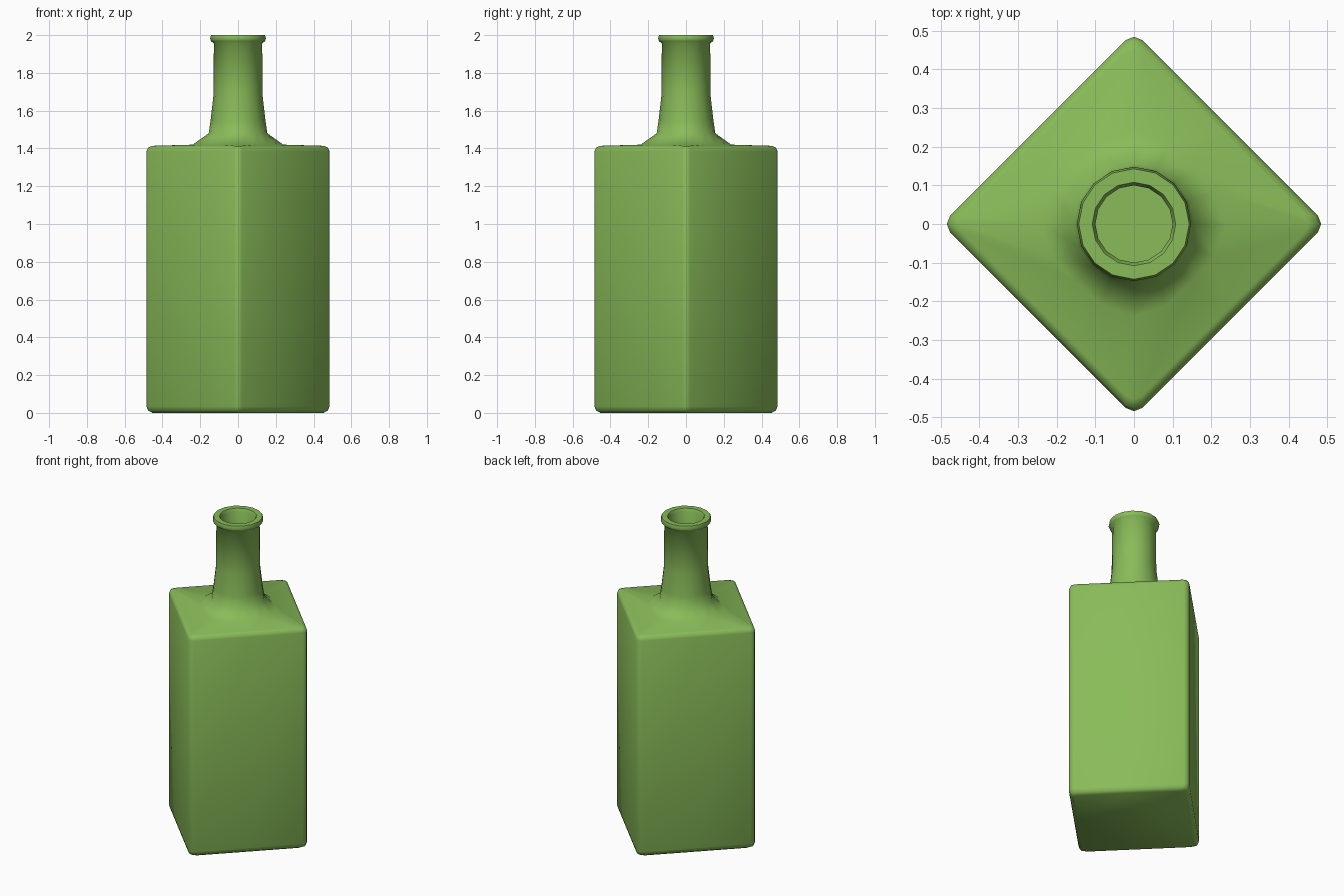
import bpy, bmesh, math
from mathutils import Vector

if "Cube" in bpy.data.objects:
    bpy.data.objects.remove(bpy.data.objects["Cube"])

green = bpy.data.materials.new("bottle green")
green.diffuse_color = (0.25, 0.50, 0.10, 1)
green.use_nodes = True
green.node_tree.nodes["Principled BSDF"].inputs["Base Color"].default_value = green.diffuse_color


def square_ring(corner, z, c):
    """Diamond section with rounded corners: 3 arc points + 1 edge midpoint per side."""
    pts = []
    centre = corner - c * math.sqrt(2)
    for q in range(4):
        a = q * math.pi / 2
        for da in (-math.pi / 4, 0, math.pi / 4):
            pts.append((centre * math.cos(a) + c * math.cos(a + da),
                        centre * math.sin(a) + c * math.sin(a + da), z))
        m = a + math.pi / 4
        pts.append((corner / math.sqrt(2) * math.cos(m), corner / math.sqrt(2) * math.sin(m), z))
    return pts


def round_ring(r, z, pinch=0.0):
    """Circular section; pinch pulls the points between the corners inward."""
    pts = []
    for i in range(16):
        a = (i - 1) * math.pi / 8
        k = r * (1 - pinch * math.sin(2 * a) ** 2)
        pts.append((k * math.cos(a), k * math.sin(a), z))
    return pts


rings = [
    # body with softened bottom and top edges
    square_ring(0.465, 0.005, 0.03), square_ring(0.488, 0.012, 0.03), square_ring(0.497, 0.035, 0.03),
    square_ring(0.497, 1.385, 0.03), square_ring(0.488, 1.405, 0.03), square_ring(0.465, 1.414, 0.03),
    # shoulder and neck
    round_ring(0.24, 1.42, 0.12), round_ring(0.155, 1.48), round_ring(0.145, 1.55),
    round_ring(0.13, 1.68), round_ring(0.128, 1.955),
    # rolled lip
    round_ring(0.143, 1.968), round_ring(0.148, 1.982), round_ring(0.143, 2.0),
    round_ring(0.108, 2.0), round_ring(0.1, 1.985),
    # bore and inner cavity
    round_ring(0.1, 1.46), round_ring(0.16, 1.385),
    square_ring(0.44, 1.37, 0.03), square_ring(0.44, 0.05, 0.03),
]

bm = bmesh.new()
loops = [[bm.verts.new(Vector(p)) for p in ring] for ring in rings]
for lo, hi in zip(loops, loops[1:]):
    for i in range(16):
        j = (i + 1) % 16
        bm.faces.new((lo[i], lo[j], hi[j], hi[i]))
bm.faces.new(loops[0][::-1])   # base
bm.faces.new(loops[-1])        # inner floor
bmesh.ops.translate(bm, verts=loops[0], vec=(0, 0, -0.005))

mesh = bpy.data.meshes.new("bottle")
bm.to_mesh(mesh)
bm.free()
mesh.materials.append(green)
bottle = bpy.data.objects.new("bottle", mesh)
bpy.context.collection.objects.link(bottle)
bpy.context.view_layer.objects.active = bottle
bottle.select_set(True)
bpy.ops.object.shade_smooth_by_angle(angle=math.radians(50))
